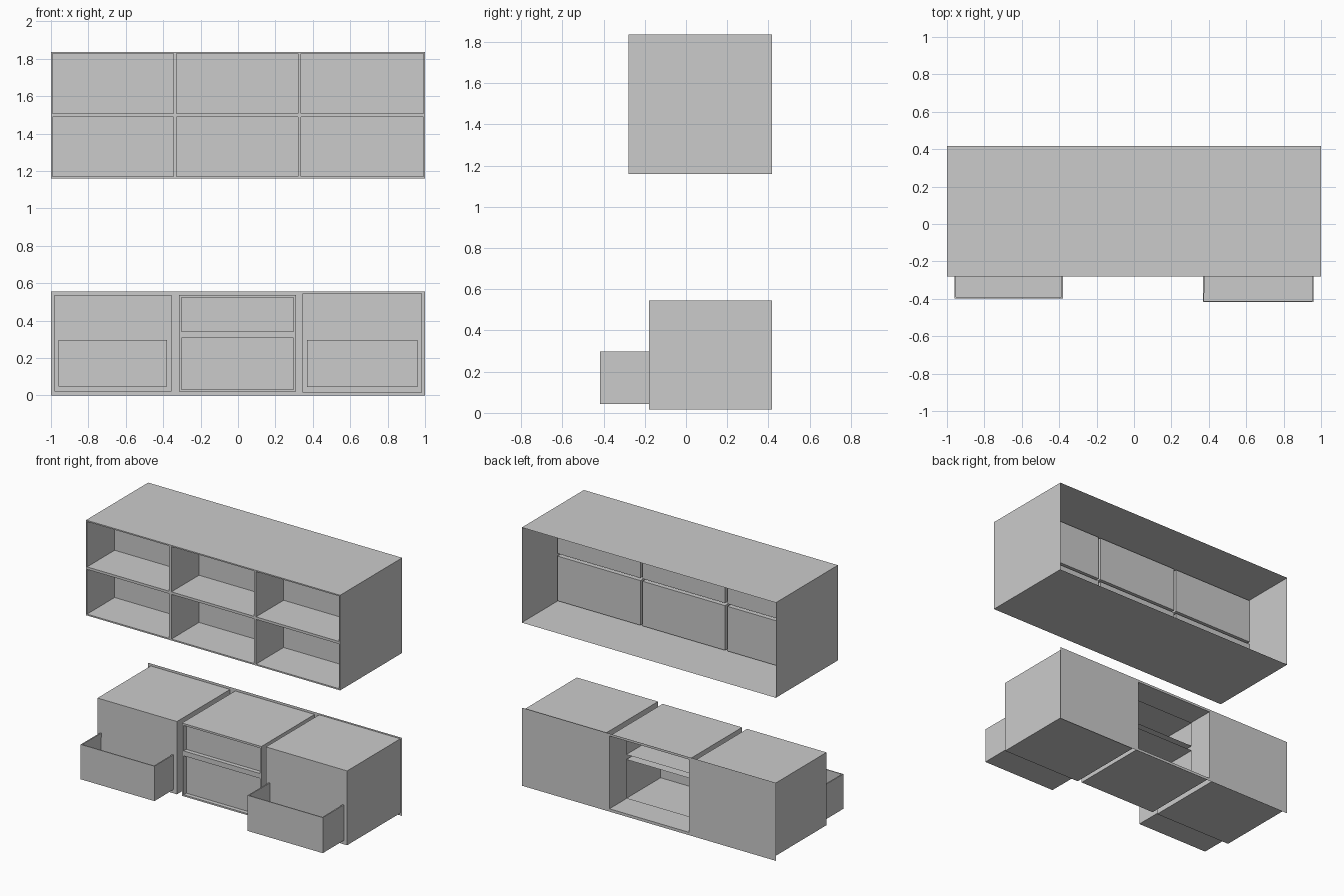
import bpy
import bmesh

if "Cube" in bpy.data.objects:
    bpy.data.objects.remove(bpy.data.objects["Cube"])

BACK = 0.418
FACES = {  # corner index order: x + 2y + 4z
    "front": (0, 1, 5, 4), "back": (3, 2, 6, 7),
    "left": (2, 0, 4, 6), "right": (1, 3, 7, 5),
    "bottom": (2, 3, 1, 0), "top": (4, 5, 7, 6),
}


def finish(name, bm):
    mesh = bpy.data.meshes.new(name)
    bm.to_mesh(mesh)
    bm.free()
    ob = bpy.data.objects.new(name, mesh)
    bpy.context.collection.objects.link(ob)
    return ob


def shell(name, x, y, z, skip=(), wall=0):
    """Box of single faces with some sides left open, optionally thickened inward."""
    bm = bmesh.new()
    v = [bm.verts.new((x[i & 1], y[i >> 1 & 1], z[i >> 2])) for i in range(8)]
    for side, idx in FACES.items():
        if side not in skip:
            bm.faces.new([v[i] for i in idx])
    ob = finish(name, bm)
    if wall:
        mod = ob.modifiers.new("wall", "SOLIDIFY")
        mod.thickness = wall
        mod.offset = -1
    return ob


def plate(name, xs, zs, y):
    """Upright sheet; every odd column/row crossing is an opening."""
    bm = bmesh.new()
    v = [[bm.verts.new((x, y, z)) for z in zs] for x in xs]
    for i in range(len(xs) - 1):
        for j in range(len(zs) - 1):
            if not (i % 2 and j % 2):
                bm.faces.new((v[i][j], v[i + 1][j], v[i + 1][j + 1], v[i][j + 1]))
    return finish(name, bm)


# Upper shelf: open-backed case, front frame and six cubbies
xs = [-1, -0.992, -0.346, -0.328, 0.322, 0.338, 0.992, 1]
zs = [1.16, 1.17, 1.488, 1.506, 1.828, 1.837]
front, depth = -0.28, 0.31
shell("shelf_case", (-1, 1), (front, BACK), (zs[0], zs[-1]), ("front", "back"))
plate("shelf_front_frame", xs, zs, front)
for i in (1, 3, 5):
    for j in (1, 3):
        shell(f"cubby_{i // 2}_{j // 2}", xs[i:i + 2], (front, front + depth),
              zs[j:j + 2], ("front",))

# Lower cabinet: back sheet and three blocks
front = -0.18
mid_x = (-0.315, 0.31)
plate("cabinet_back", [-1, *mid_x, 1], [0, 0.02, 0.538, 0.555], BACK)
shell("left_cabinet", (-0.98, -0.355), (front, BACK), (0.02, 0.538), ("back",))
shell("right_cabinet", (0.346, 0.985), (front, BACK), (0.016, 0.545), ("back",))
shell("middle_cabinet", mid_x, (front, BACK), (0.02, 0.538), ("front", "back"))

# Middle front frame and closed drawers, recessed and open at the rear
mx = [mid_x[0], -0.302, 0.298, mid_x[1]]
mz = [0.02, 0.031, 0.308, 0.343, 0.524, 0.538]
plate("middle_front_frame", mx, mz, front)
for name, j in (("lower", 1), ("upper", 3)):
    shell(f"{name}_drawer_slot", mx[1:3], (front, 0.245), mz[j:j + 2], ("front", "back"))
    shell(f"{name}_drawer_front", mx[1:3], (front + 0.03, front + 0.04), mz[j:j + 2])

# Pulled-out drawers
for name, x, y, z in (("left_drawer", (-0.96, -0.38), -0.397, (0.048, 0.296)),
                      ("right_drawer", (0.368, 0.96), -0.418, (0.044, 0.297))):
    shell(name, x, (y, front + 0.01), z, ("top", "back"), wall=0.01)
